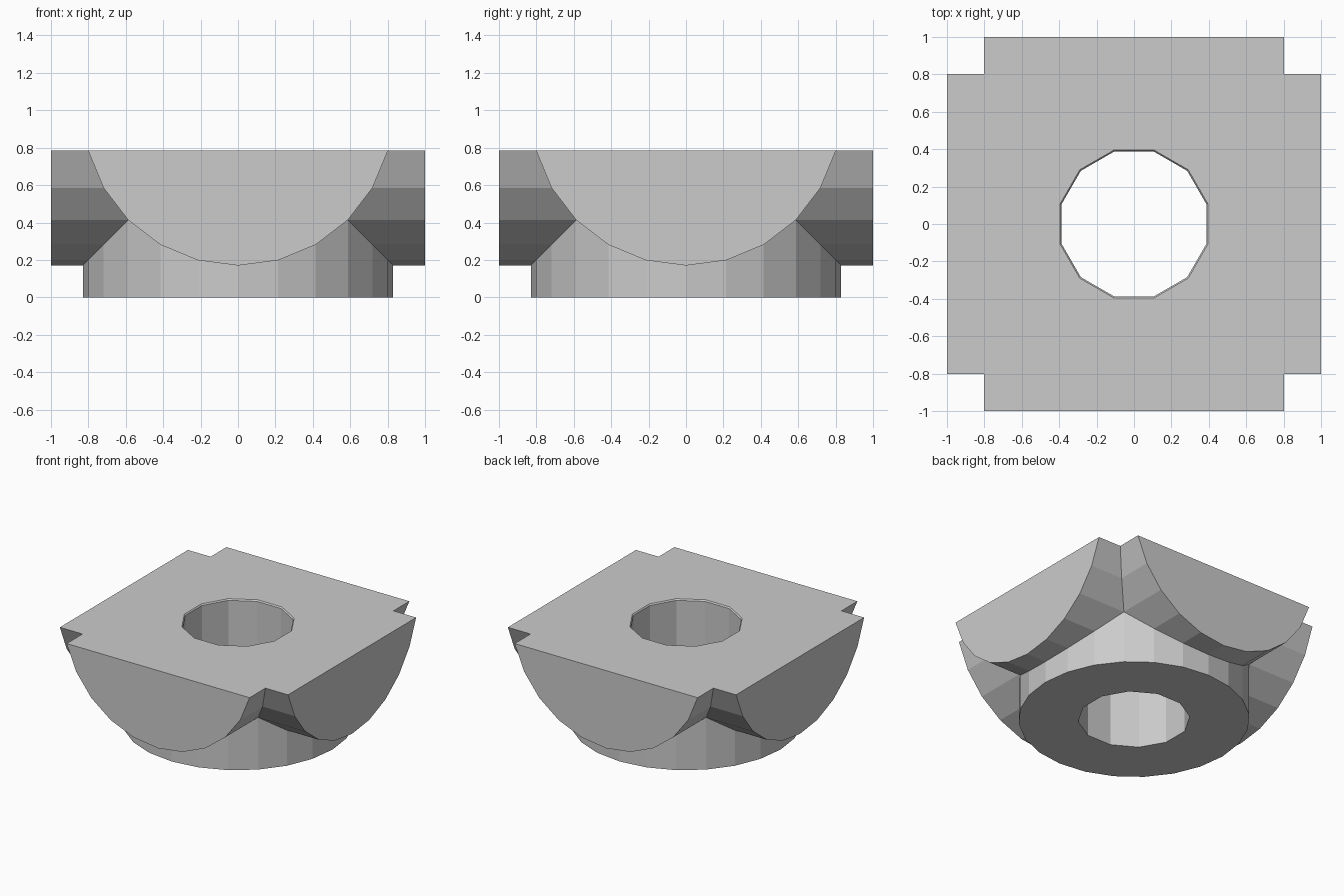
import bpy, bmesh
from math import sin, cos, radians

if "Cube" in bpy.data.objects:
    bpy.data.objects.remove(bpy.data.objects["Cube"])

R, CENTRE, TOP = 0.83, 1.0, 0.785   # shared radius, axis height, flat top


def loft(name, rings):
    """Closed solid through rings with equal point counts."""
    bm = bmesh.new()
    loops = [[bm.verts.new(p) for p in ring] for ring in rings]
    n = len(loops[0])
    for a, b in zip(loops, loops[1:]):
        for i in range(n):
            j = (i + 1) % n
            bm.faces.new((a[i], a[j], b[j], b[i]))
    bm.faces.new(loops[0][::-1])
    bm.faces.new(loops[-1])
    bmesh.ops.recalc_face_normals(bm, faces=bm.faces)
    mesh = bpy.data.meshes.new(name)
    bm.to_mesh(mesh)
    bm.free()
    ob = bpy.data.objects.new(name, mesh)
    bpy.context.collection.objects.link(ob)
    return ob


def circle(r, z, sides, offset=0):
    angles = [radians(offset + 360 * i / sides) for i in range(sides)]
    return [(r * cos(a), r * sin(a), z) for a in angles]


def combine(target, tool, operation):
    mod = target.modifiers.new(operation.lower(), 'BOOLEAN')
    mod.operation, mod.solver, mod.object = operation, 'EXACT', tool
    bpy.context.view_layer.objects.active = target
    bpy.ops.object.modifier_apply(modifier=mod.name)
    bpy.data.objects.remove(tool)


# Two crossing barrels, the lower arc of a 24-sided circle cut flat on top
arc = [(R * cos(radians(a)), CENTRE + R * sin(radians(a))) for a in range(195, 346, 15)]
arc[0], arc[-1] = (arc[0][0], TOP), (arc[-1][0], TOP)
body = loft("crossed_body", [[(u, y, z) for u, z in arc] for y in (-1, 1)])
cross = loft("cross_barrel", [[(x, u, z) for u, z in arc] for x in (-1, 1)])
combine(body, cross, 'UNION')

# Round foot rising into the barrels
combine(body, loft("round_foot", [circle(R, 0, 24), circle(R, 0.6, 24)]), 'UNION')

# Twelve-sided through hole with a slight chamfer at the upper rim
hole = loft("hole_cutter", [circle(0.402, -0.1, 12, 15), circle(0.402, TOP - 0.01, 12, 15),
                            circle(0.41, TOP, 12, 15), circle(0.41, TOP + 0.1, 12, 15)])
combine(body, hole, 'DIFFERENCE')
